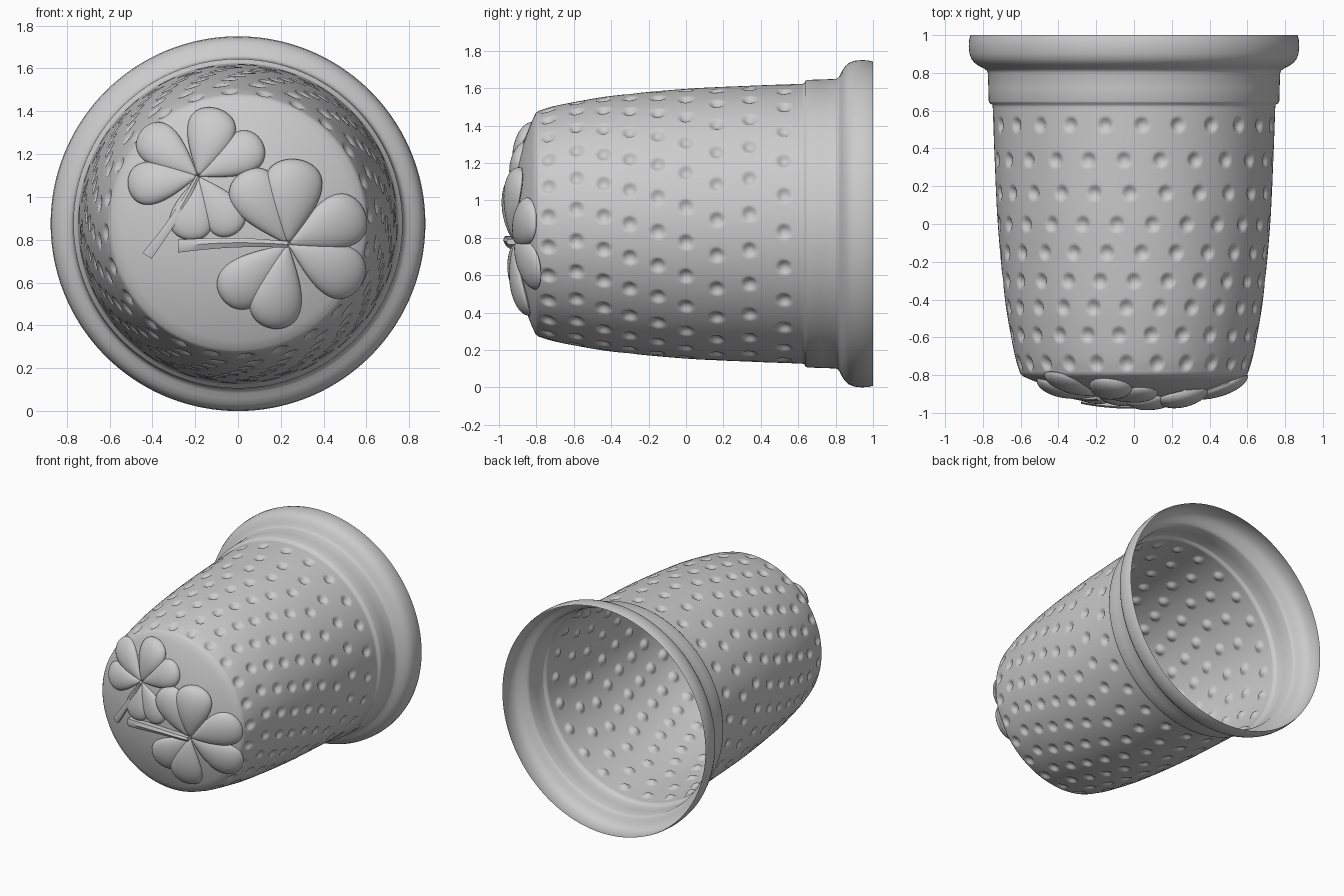
import bpy, bmesh, math

if "Cube" in bpy.data.objects:
    bpy.data.objects.remove(bpy.data.objects["Cube"])

CZ = 0.875          # height of the thimble axis (axis runs along y)
SEG = 480


def loft(name, rings, cap_ends=False, angle=40):
    """Skin a list of closed vertex rings into one smooth object."""
    bm = bmesh.new()
    rows = [[bm.verts.new(p) for p in ring] for ring in rings]
    n = len(rows[0])
    for a, b in zip(rows, rows[1:]):
        for i in range(n):
            j = (i + 1) % n
            bm.faces.new((a[i], a[j], b[j], b[i]))
    if cap_ends:
        bm.faces.new(rows[0])
        bm.faces.new(rows[-1])
    bmesh.ops.remove_doubles(bm, verts=bm.verts, dist=1e-5)
    bmesh.ops.recalc_face_normals(bm, faces=bm.faces)
    me = bpy.data.meshes.new(name)
    bm.to_mesh(me)
    bm.free()
    ob = bpy.data.objects.new(name, me)
    bpy.context.collection.objects.link(ob)
    bpy.ops.object.select_all(action='DESELECT')
    bpy.context.view_layer.objects.active = ob
    ob.select_set(True)
    bpy.ops.object.shade_smooth_by_angle(angle=math.radians(angle))
    return ob


def dome_y(r):
    return -0.93 + 0.125 * (r / 0.59) ** 2.2


def catmull(pts, y):
    """Smooth radius at y from (y, r) control points."""
    k = max(i for i in range(len(pts) - 1) if pts[i][0] <= y + 1e-9 or i == 0)
    (y0, r0), (y1, r1) = pts[k], pts[k + 1]

    def slope(i):
        a, b = pts[max(i - 1, 0)], pts[min(i + 1, len(pts) - 1)]
        return (b[1] - a[1]) / (b[0] - a[0])
    h = y1 - y0
    t = (y - y0) / h
    return ((2*t**3 - 3*t*t + 1) * r0 + (t**3 - 2*t*t + t) * h * slope(k)
            + (3*t*t - 2*t**3) * r1 + (t**3 - t*t) * h * slope(k + 1))


# Thimble shell: dome cap, dimpled wall, band and flared rim (single open sheet)
wall = [(-0.79, 0.603), (-0.72, 0.625), (-0.6, 0.65), (-0.4, 0.683),
        (0, 0.721), (0.35, 0.738), (0.62, 0.748)]
profile = [(dome_y(0.59 * i / 14), 0.59 * i / 14) for i in range(15)]
profile += [(y, catmull(wall, y)) for y in [-0.79 + 1.41 * i / 128 for i in range(129)]]
profile += [(0.632, 0.75), (0.64, 0.765), (0.65, 0.769), (0.72, 0.771), (0.8, 0.774),
            (0.812, 0.779), (0.822, 0.792), (0.835, 0.818), (0.852, 0.843),
            (0.872, 0.86), (0.9, 0.871), (0.94, 0.875), (0.975, 0.873), (1.0, 0.866)]

# Dimple rows: y position and angular offset in degrees, 24 dimples each
dimples = [(0.525, 3.2), (0.34, -4.1), (0.165, -1.7), (0, -7.2), (-0.15, 3.3),
           (-0.3, 0), (-0.44, -3.4), (-0.585, -7), (-0.735, -3.6)]
DIMPLE_R, DIMPLE_DEPTH = 0.04, 0.021
STEP = math.radians(15)

rings = []
for y, r in profile:
    near = [d for d in dimples if abs(d[0] - y) < DIMPLE_R] if -0.79 <= y <= 0.6 else []
    ring = []
    for i in range(SEG):
        a = 2 * math.pi * i / SEG
        rr = r
        for dy, off in near:
            da = (a - math.radians(off) + STEP / 2) % STEP - STEP / 2
            q = ((da * r) ** 2 + (dy - y) ** 2) / DIMPLE_R ** 2
            if q < 1:
                rr -= DIMPLE_DEPTH * (1 - q)
        ring.append((rr * math.sin(a), y, CZ + rr * math.cos(a)))
    rings.append(ring)
loft("thimble_shell", rings, angle=60)


def on_dome(x, z, lift):
    return (x, dome_y(math.hypot(x, z - CZ)) - lift, z)


def petal(name, cx, cz, angle, length, width, height, base):
    """Teardrop pillow lying on the dome."""
    ca, sa = math.cos(math.radians(angle)), math.sin(math.radians(angle))
    rings = []
    for i in range(25):
        t = math.sin(math.pi / 2 * i / 24)
        w = 2 * t * math.sqrt(max(0, 1 - t * t))
        ring = []
        for j in range(32):
            p = 2 * math.pi * j / 32
            s, h = math.cos(p) * w * width / 2, math.sin(p) * w ** 0.8
            h *= height if h > 0 else 0.02
            u = t * length
            ring.append(on_dome(cx + u * ca - s * sa, cz + u * sa + s * ca, base * w ** 0.3 + h))
        rings.append(ring)
    loft(name, rings)


def stem(name, cx, cz, ex, ez, w0, w1, bow, lift):
    """Thin tapered bar following the dome."""
    dx, dz = ex - cx, ez - cz
    l = math.hypot(dx, dz)
    nx, nz = -dz / l, dx / l
    rings = []
    for i in range(17):
        t = i / 16
        b = bow * math.sin(math.pi * t)
        w = (w0 + (w1 - w0) * t) / 2
        ring = []
        for s, h in ((-w, -0.02), (-w, lift * 0.8), (0, lift), (w, lift * 0.8), (w, -0.02)):
            ring.append(on_dome(cx + dx * t + nx * (b + s), cz + dz * t + nz * (b + s), h))
        rings.append(ring)
    loft(name, rings, cap_ends=True)


# Clovers: (angle, length, width, height, base lift) for each half-leaf
small = [(74, 0.33, 0.225, 0.05, 0.006), (28, 0.34, 0.2, 0.045, 0.0),
         (141, 0.34, 0.2, 0.045, 0.0), (188, 0.33, 0.2, 0.045, 0.006),
         (-99, 0.3, 0.2, 0.035, 0.0), (-56, 0.32, 0.19, 0.035, 0.0)]
large = [(123, 0.4, 0.24, 0.05, 0.012), (85, 0.4, 0.27, 0.055, 0.016),
         (24, 0.39, 0.25, 0.05, 0.006), (-28, 0.39, 0.25, 0.05, 0.0),
         (-102, 0.4, 0.24, 0.05, 0.008), (-139, 0.4, 0.23, 0.045, 0.0)]
for label, cx, cz, leaves in (("small", -0.187, 1.096, small), ("large", 0.234, 0.778, large)):
    for k, leaf in enumerate(leaves):
        petal(f"{label}_clover_leaf_{k + 1}", cx, cz, *leaf)
stem("small_clover_stem", -0.187, 1.096, -0.425, 0.725, 0.02, 0.05, 0.012, 0.03)
stem("large_clover_stem", 0.234, 0.778, -0.28, 0.77, 0.03, 0.06, -0.012, 0.05)
